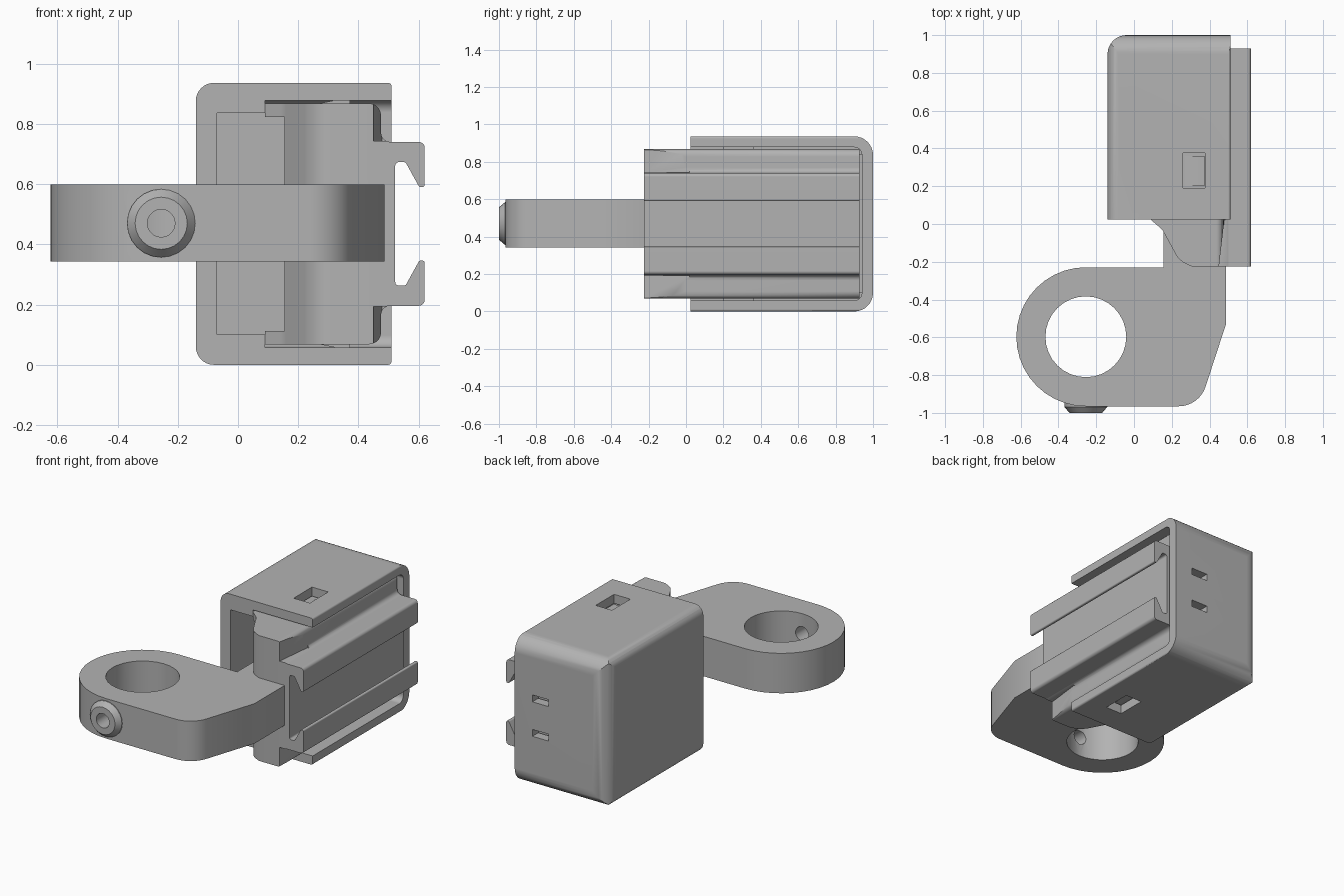
import bpy, bmesh, math
from mathutils import Vector

cube = bpy.data.objects.get("Cube")
if cube:
    bpy.data.objects.remove(cube, do_unlink=True)

grey = bpy.data.materials.new("plain grey")
grey.use_nodes = True
COLOUR = (0.45, 0.45, 0.45, 1)
grey.diffuse_color = COLOUR
grey.node_tree.nodes["Principled BSDF"].inputs["Base Color"].default_value = COLOUR
MID = 0.468  # height of the mirror plane


def rounded(points, steps=8):
    """Turn (u, v, radius) corners into an outline with filleted corners."""
    out = []
    for i, (u, v, r) in enumerate(points):
        p = Vector((u, v))
        if r == 0:
            out.append(p)
            continue
        a = (Vector(points[i - 1][:2]) - p).normalized()
        b = (Vector(points[(i + 1) % len(points)][:2]) - p).normalized()
        half = a.angle(b) / 2
        centre = p + (a + b).normalized() * (r / math.sin(half))
        start, end = p + a * r / math.tan(half), p + b * r / math.tan(half)
        s, e = start - centre, end - centre
        turn = math.atan2(s.x * e.y - s.y * e.x, s.dot(e))
        for k in range(steps + 1):
            t = turn * k / steps
            c, n = math.cos(t), math.sin(t)
            out.append(centre + Vector((s.x * c - s.y * n, s.x * n + s.y * c)))
    return out


def circle(u, v, r, n=32):
    return [(u + r * math.cos(math.tau * i / n), v + r * math.sin(math.tau * i / n))
            for i in range(n)]


def prism(name, outline, axis, lo, hi, end_scale=1, pivot=(0, 0)):
    """Extrude an outline along an axis; the lo end may be scaled about a pivot."""
    place = {"x": lambda u, v, w: (w, u, v),
             "y": lambda u, v, w: (u, w, v),
             "z": lambda u, v, w: (u, v, w)}[axis]
    bm = bmesh.new()
    low = [bm.verts.new(place(pivot[0] + (u - pivot[0]) * end_scale,
                              pivot[1] + (v - pivot[1]) * end_scale, lo)) for u, v in outline]
    high = [bm.verts.new(place(u, v, hi)) for u, v in outline]
    bm.faces.new(low)
    bm.faces.new(high)
    for i in range(len(low)):
        bm.faces.new((low[i - 1], low[i], high[i], high[i - 1]))
    bmesh.ops.recalc_face_normals(bm, faces=bm.faces)
    mesh = bpy.data.meshes.new(name)
    bm.to_mesh(mesh)
    bm.free()
    mesh.materials.append(grey)
    obj = bpy.data.objects.new(name, mesh)
    bpy.context.collection.objects.link(obj)
    return obj


def box(name, x, y, z):
    return prism(name, [(x[0], y[0]), (x[1], y[0]), (x[1], y[1]), (x[0], y[1])], "z", *z)


def activate(obj):
    bpy.ops.object.select_all(action="DESELECT")
    obj.select_set(True)
    bpy.context.view_layer.objects.active = obj


def combine(obj, operation, *others):
    for other in others:
        activate(obj)
        mod = obj.modifiers.new("cut", "BOOLEAN")
        mod.operation, mod.solver, mod.object = operation, "EXACT", other
        bpy.ops.object.modifier_apply(modifier=mod.name)
        bpy.data.objects.remove(other, do_unlink=True)


def finish(obj):
    activate(obj)
    bpy.ops.object.shade_smooth_by_angle(angle=math.radians(32))
    mod = obj.modifiers.new("flat faces", "WEIGHTED_NORMAL")
    mod.keep_sharp = True


# Cover: rounded box open at the front and on the rail side
TOP = 2 * MID
cover = prism("cover", rounded([(-.14, 0, .06), (.51, 0, .012), (.51, TOP, .012), (-.14, TOP, .06)]),
              "y", .025, 1)
combine(cover, "INTERSECT",
        prism("plan", rounded([(-.14, 0, 0), (.6, 0, 0), (.6, 1, 0), (-.14, 1, .1)]), "z", -.1, 1.1),
        prism("side", rounded([(0, 0, 0), (1, 0, .1), (1, TOP, .1), (0, TOP, 0)]), "x", -.3, .7))
combine(cover, "DIFFERENCE",
        box("deep_cavity", (-.07, .3), (-.1, .94), (.1, TOP - .1)),
        prism("rail_cavity", rounded([(-.1, .058, 0), (.94, .058, .04), (.94, TOP - .058, .04),
                                      (-.1, TOP - .058, 0)]), "x", .09, .7))
# Latch windows in the top, bottom and back walls
combine(cover, "DIFFERENCE", box("latch_window", (.26, .375), (.19, .375), (-.1, 1.1)))
for dz in (-.11, .11):
    combine(cover, "DIFFERENCE",
            box("back_window", (.27, .385), (.85, 1.1), (MID + dz - .022, MID + dz + .022)))
finish(cover)

# Rail body: mirrored section with two hooked lips, trimmed by a curved nose
half = rounded([(.155, .355, 0), (.09, .355, 0), (.09, .4, 0), (.475, .4, .04), (.475, .272, .03),
                (.62, .272, .02), (.62, .122, .008), (.602, .122, .008), (.556, .205, .01),
                (.522, .205, .012), (.522, .1, 0)], 5)
section = [(u, MID + v) for u, v in half] + [(u, MID - v) for u, v in reversed(half)]
body = prism("rail_body", section, "y", -.225, .928)
combine(body, "INTERSECT",
        prism("nose", rounded([(.08, .03, 0), (.15, -.03, .1), (.24, -.195, .12), (.34, -.24, 0),
                               (.7, -.24, 0), (.7, 1, 0), (.08, 1, 0)]), "z", 0, 1))
for lo, hi in ((MID + .275, 1), (-.1, MID - .275)):
    combine(body, "DIFFERENCE",
            prism("shoulder_taper", [(.448, -.24), (.7, -.24), (.7, .02), (.478, .02)], "z", lo, hi))
finish(body)

# Snap wedges that sit under the latch windows
for side, name in ((1, "upper_latch"), (-1, "lower_latch")):
    z = [MID + side * d for d in (.39, .4, .41)]
    latch = prism(name, [(.27, z[0]), (.27, z[1]), (.32, z[2]), (.372, z[2]), (.372, z[0])],
                  "y", .2, .36)
    finish(latch)

# Clamp arm: ring end flowing into the bracket
CX, CY, R = -.255, -.597, .368
arc = [(CX + R * math.cos(a), CY + R * math.sin(a))
       for a in (math.pi / 2 + math.pi * i / 20 for i in range(21))]
bracket = rounded([(.2, CY - R, 0), (.345, CY - R, .15), (.487, -.53, 0), (.487, -.2, 0),
                   (.4, 0, 0), (.155, 0, 0), (.155, CY + R, .035)])
arm = prism("clamp_arm", arc + [tuple(p) for p in bracket[1:]], "z", .343, .598)

# Screw boss on the front of the ring
boss = prism("screw_boss", circle(CX, MID + .002, .114, 24), "y", -1, -.968, .76, (CX, MID + .002))
collar = prism("boss_collar", circle(CX, MID + .002, .114, 24), "y", -.969, -.85)
combine(arm, "UNION", collar, boss)
combine(arm, "DIFFERENCE",
        prism("bore", circle(CX, CY, .214), "z", 0, 1),
        prism("screw_hole", circle(CX, MID + .002, .046, 20), "y", -1.1, CY))
finish(arm)
